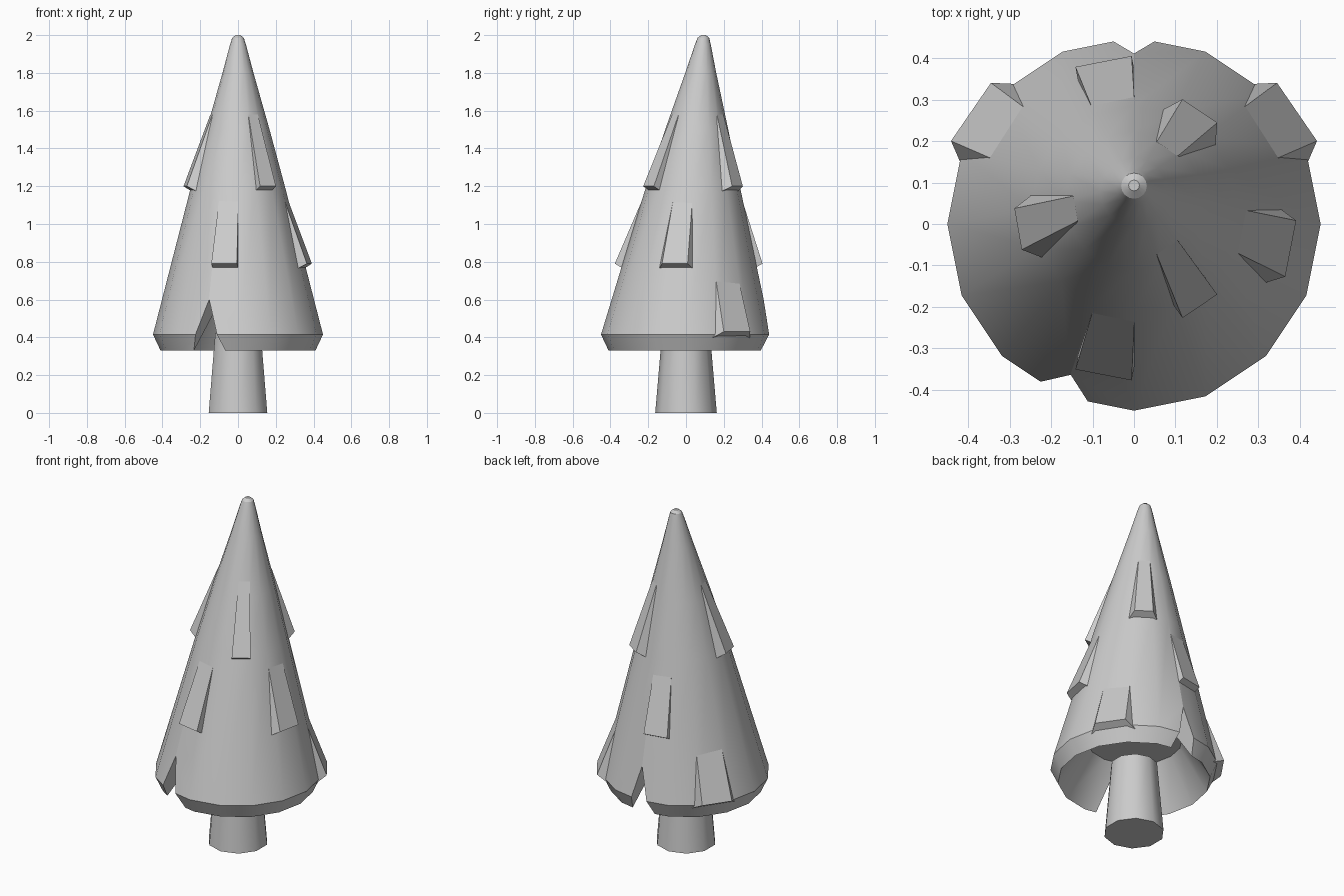
import bpy, bmesh
from math import sin, cos, pi, radians
from mathutils import Vector

cube = bpy.data.objects.get("Cube")
if cube:
    bpy.data.objects.remove(cube, do_unlink=True)

grey = bpy.data.materials.new("plain_grey")
grey.use_nodes = True
colour = (0.6, 0.6, 0.6, 1)
grey.diffuse_color = colour
grey.node_tree.nodes["Principled BSDF"].inputs["Base Color"].default_value = colour


def make_object(name, bm):
    bmesh.ops.recalc_face_normals(bm, faces=bm.faces)
    mesh = bpy.data.meshes.new(name)
    bm.to_mesh(mesh)
    bm.free()
    mesh.materials.append(grey)
    obj = bpy.data.objects.new(name, mesh)
    bpy.context.collection.objects.link(obj)
    return obj


def activate(obj):
    bpy.ops.object.select_all(action='DESELECT')
    obj.select_set(True)
    bpy.context.view_layer.objects.active = obj


def smooth(obj, degrees):
    activate(obj)
    bpy.ops.object.shade_smooth_by_angle(angle=radians(degrees))


def lean(z):
    """Backward drift of the crown's axis with height."""
    return 0.093 * (max(z - 0.42, 0) / 1.58) ** 1.3


def lathe(name, profile, sides, start=0.0):
    """Closed body from (radius, height) rings along the leaning axis."""
    bm = bmesh.new()
    rings = []
    for r, z in profile:
        angles = [start + 2 * pi * i / sides for i in range(sides)]
        rings.append([bm.verts.new((r * cos(a), r * sin(a) + lean(z), z)) for a in angles])
    for low, high in zip(rings, rings[1:]):
        for i in range(sides):
            j = (i + 1) % sides
            bm.faces.new((low[i], low[j], high[j], high[i]))
    bm.faces.new(rings[0])
    bm.faces.new(rings[-1])
    return make_object(name, bm)


def prism(name, ends):
    """Solid between two matching triangles."""
    bm = bmesh.new()
    a, b = [[bm.verts.new(p) for p in tri] for tri in ends]
    bm.faces.new(a)
    bm.faces.new(b)
    for i in range(3):
        j = (i + 1) % 3
        bm.faces.new((a[i], a[j], b[j], b[i]))
    return make_object(name, bm)


def polar(angle, r, side, z):
    """Point at a radius from the axis, shifted sideways."""
    a = radians(angle)
    return Vector((r * cos(a) - side * sin(a), r * sin(a) + side * cos(a) + lean(z), z))


# Trunk
trunk = lathe("trunk", [(0.163, 0), (0.127, 0.42)], 10, pi / 2)
smooth(trunk, 40)

# Hollow crown: inner ceiling, rim, outer cone, rounded tip
crown = lathe("crown", [(0.255, 0.57), (0.41, 0.33), (0.45, 0.415), (0.248, 1.2),
                        (0.167, 1.5), (0.082, 1.8), (0.042, 1.95), (0.031, 1.985),
                        (0.013, 2.0)], 16)

# V notches in the rim
for angle, half in ((-112.5, 0.1), (90, 0.08)):
    ends = [[polar(angle, r, -half, 0.3), polar(angle, r, half, 0.3),
             polar(angle, r, 0, 0.6)] for r in (0.27, 0.6)]
    cutter = prism("notch_cutter", ends)
    cutter.hide_render = True
    activate(crown)
    cut = crown.modifiers.new("notch", 'BOOLEAN')
    cut.operation = 'DIFFERENCE'
    cut.solver = 'EXACT'
    cut.object = cutter
    bpy.ops.object.modifier_apply(modifier=cut.name)
    bpy.data.objects.remove(cutter, do_unlink=True)
smooth(crown, 30)


# Branch wedges: flush at the top, standing out at the bottom
def wedge(name, angle, flare, low, high, r_low, r_high, w_low, w_high):
    ends = []
    for s in (-0.5, 0.5):
        ends.append([polar(angle, r_high, s * w_high, high),
                     polar(angle, r_low, s * w_low, low),
                     polar(angle, r_low - 0.08, s * (w_low + flare), low - 0.045)])
    return prism(name, ends)


tiers = {
    "upper_branch": ((1.2, 1.58, 0.284, 0.143, 0.101, 0.061),
                     ((-56, 0), (56, 0.09), (190, 0.09))),
    "middle_branch": ((0.79, 1.14, 0.385, 0.255, 0.138, 0.102),
                      ((-101, 0), (101, 0), (-11, 0.08))),
    "lower_branch": ((0.43, 0.73, 0.477, 0.358, 0.17, 0.144),
                     ((34.5, 0.1), (145.5, 0.1))),
}
for name, (shape, places) in tiers.items():
    for angle, flare in places:
        wedge(name, angle, flare, *shape)
